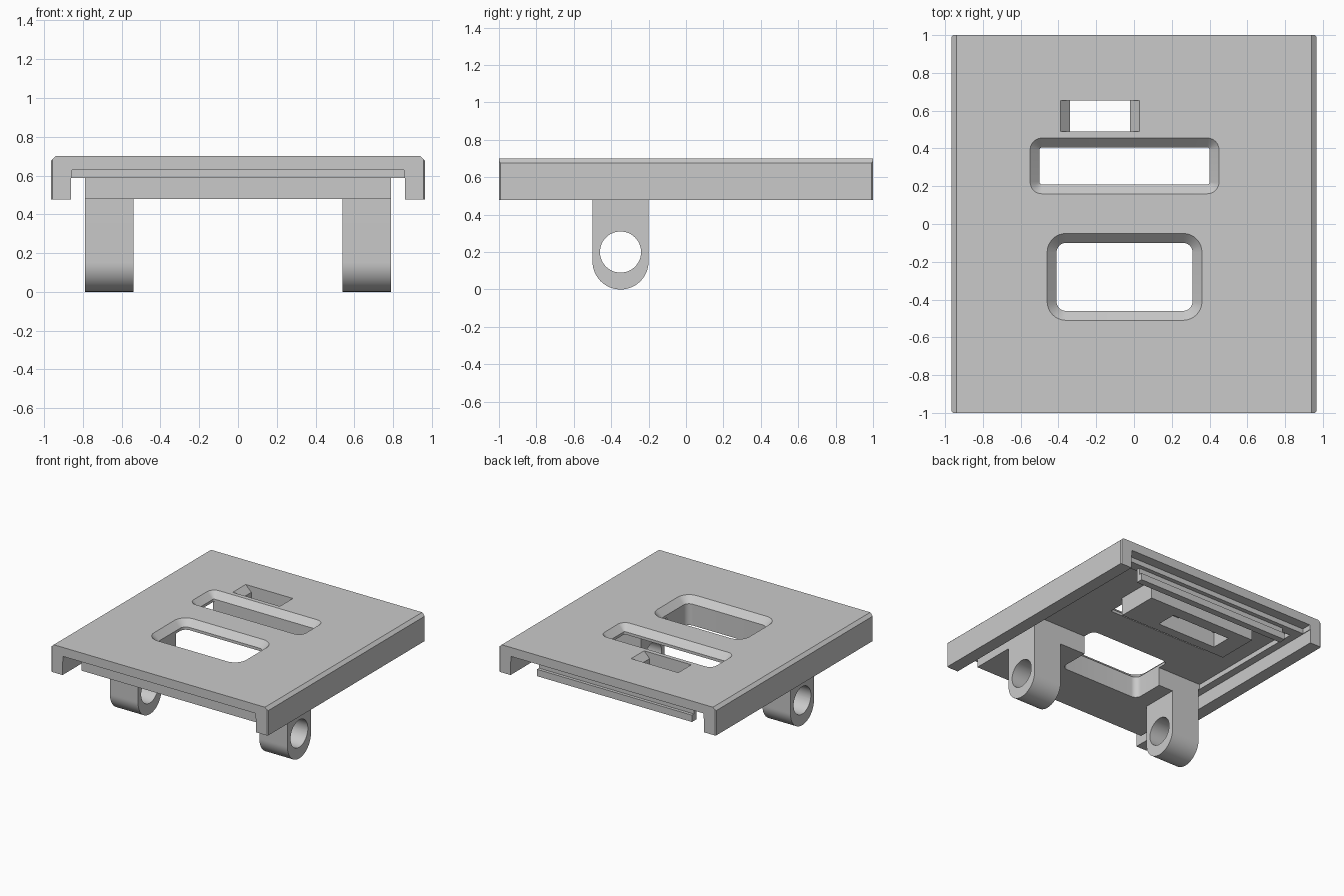
import bpy, bmesh, math

scene = bpy.context.scene
if "Cube" in bpy.data.objects:
    bpy.data.objects.remove(bpy.data.objects["Cube"], do_unlink=True)

grey = bpy.data.materials.new("light_grey")
grey.use_nodes = True
GREY = (0.59, 0.59, 0.59, 1)
grey.diffuse_color = GREY
grey.node_tree.nodes["Principled BSDF"].inputs["Base Color"].default_value = GREY


def make(name, bm):
    bmesh.ops.recalc_face_normals(bm, faces=bm.faces)
    mesh = bpy.data.meshes.new(name)
    bm.to_mesh(mesh)
    bm.free()
    mesh.materials.append(grey)
    obj = bpy.data.objects.new(name, mesh)
    scene.collection.objects.link(obj)
    return obj


def loft(name, rings):
    """Skin a stack of matching point rings and cap both ends."""
    bm = bmesh.new()
    rows = [[bm.verts.new(p) for p in ring] for ring in rings]
    n = len(rows[0])
    for a, b in zip(rows, rows[1:]):
        for i in range(n):
            j = (i + 1) % n
            bm.faces.new((a[i], a[j], b[j], b[i]))
    bm.faces.new(rows[0])
    bm.faces.new(rows[-1])
    return make(name, bm)


def box(name, x0, x1, y0, y1, z0, z1):
    return loft(name, [[(x0, y0, z), (x1, y0, z), (x1, y1, z), (x0, y1, z)]
                       for z in (z0, z1)])


def rounded(x0, x1, y0, y1, r, z, steps=8):
    ring = []
    corners = [(x1 - r, y1 - r), (x0 + r, y1 - r), (x0 + r, y0 + r), (x1 - r, y0 + r)]
    for k, (cx, cy) in enumerate(corners):
        for s in range(steps + 1):
            a = math.pi / 2 * (k + s / steps)
            ring.append((cx + r * math.cos(a), cy + r * math.sin(a), z))
    return ring


def window_cutter(name, x0, x1, y0, y1, r):
    """Straight hole that flares out at the top surface."""
    rings = []
    for z, g in ((0.3, 0), (0.65, 0), (0.72, 0.07)):
        rings.append(rounded(x0 - g, x1 + g, y0 - g, y1 + g, r + g, z))
    return loft(name, rings)


def cut(obj, *cutters):
    for c in cutters:
        c.hide_render = True
        m = obj.modifiers.new("cut", "BOOLEAN")
        m.operation = "DIFFERENCE"
        m.solver = "EXACT"
        m.object = c
    bpy.context.view_layer.update()
    mesh = bpy.data.meshes.new_from_object(
        obj.evaluated_get(bpy.context.evaluated_depsgraph_get()))
    obj.modifiers.clear()
    obj.data = mesh


def smooth(obj):
    bpy.ops.object.select_all(action="DESELECT")
    obj.select_set(True)
    bpy.context.view_layer.objects.active = obj
    bpy.ops.object.shade_smooth_by_angle(angle=math.radians(30))


# Cover plate: channel section with side skirts and chamfered top edges
half = [(0.862, 0.588), (0.862, 0.477), (0.965, 0.477), (0.965, 0.677), (0.94, 0.70)]
section = half + [(-x, z) for x, z in reversed(half)]
cover = loft("cover_plate", [[(x, y, z) for x, z in section] for y in (-1, 1)])
bm = bmesh.new()
bm.from_mesh(cover.data)
ends = [e for e in bm.edges if all(abs(v.co.x) > 0.95 for v in e.verts)
        and abs(e.verts[0].co.z - e.verts[1].co.z) > 0.1]
bmesh.ops.bevel(bm, geom=ends, offset=0.008, segments=1, affect="EDGES")
bm.to_mesh(cover.data)
bm.free()

# Openings, thinned open ends and the recess inside the underside rails
large = window_cutter("large_window_cutter", -0.41, 0.31, -0.46, -0.10, 0.05)
small = window_cutter("small_window_cutter", -0.50, 0.40, 0.21, 0.405, 0.012)
slot = loft("slot_cutter", [
    [(-0.34 - g, 0.49, z), (-0.02 + g, 0.49, z), (-0.02 + g, 0.655, z), (-0.34 - g, 0.655, z)]
    for z, g in ((0.3, 0), (0.65, 0), (0.72, 0.07))])
recesses = [box("recess_cutter", -x, x, y0, y1, 0.55, 0.628)
            for x, y0, y1 in ((0.857, -1.1, -0.92), (0.857, 0.92, 1.1), (0.80, -0.20, 0.84))]
cut(cover, large, small, slot, *recesses)
smooth(cover)

# Thick hinge block under the front, pierced by the large window
block = box("hinge_block", -0.79, 0.79, -0.86, -0.20, 0.478, 0.64)
cut(block, large)
smooth(block)

# Latch housing under the rear slot, with a wider pocket below
housing = box("latch_housing", -0.51, 0.46, 0.413, 0.75, 0.48, 0.64)
pocket = box("pocket_cutter", -0.36, 0.17, 0.49, 0.655, 0.40, 0.60)
cut(housing, slot, pocket)

# Rear retaining wall with a lip
box("rear_wall", -0.69, 0.69, 0.855, 0.885, 0.48, 0.60)
box("rear_lip", -0.69, 0.69, 0.88, 0.91, 0.48, 0.535)

# Hinge lugs: rounded tongue with a pin hole
Y, R = -0.35, 0.15
tongue = [(Y + R, 0.49), (Y - R, 0.49)]
tongue += [(Y - R * math.cos(math.pi * i / 32), R - R * math.sin(math.pi * i / 32))
           for i in range(33)]
pin = loft("pin_hole_cutter", [
    [(x, Y + 0.11 * math.cos(math.tau * i / 48), 0.20 + 0.11 * math.sin(math.tau * i / 48))
     for i in range(48)] for x in (-1, 1)])
for side, s in (("left", 1), ("right", -1)):
    lug = loft(side + "_hinge_lug", [[(s * x, y, z) for y, z in tongue] for x in (0.54, 0.79)])
    cut(lug, pin)
    smooth(lug)

# Cutters are no longer needed
for c in [large, small, slot, pocket, pin] + recesses:
    bpy.data.objects.remove(c, do_unlink=True)
